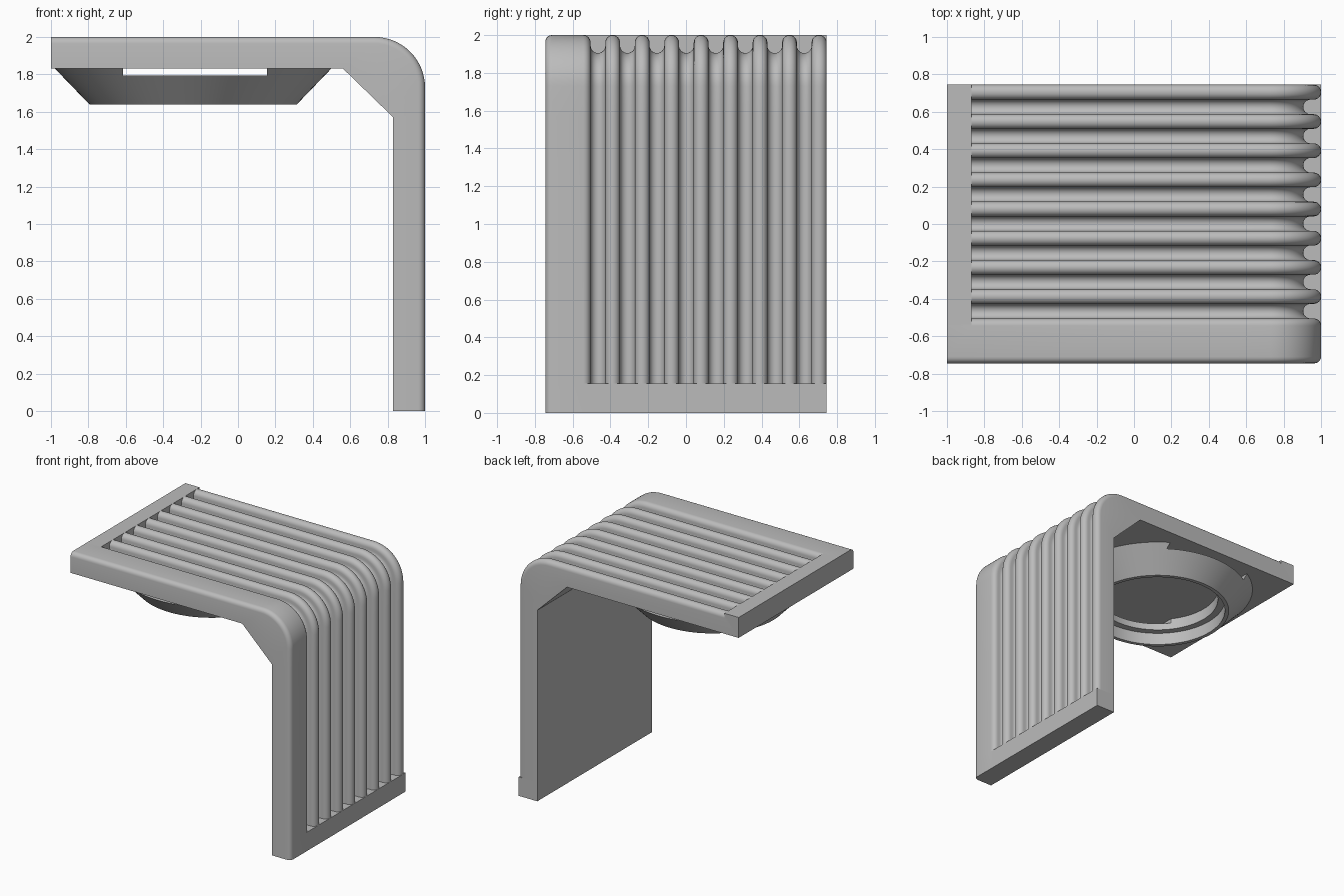
import bpy, bmesh
from math import sin, cos, pi

cube = bpy.data.objects.get("Cube")
if cube:
    bpy.data.objects.remove(cube, do_unlink=True)

GREY = (0.5, 0.5, 0.5, 1)
grey = bpy.data.materials.new("plain_grey")
grey.use_nodes = True
grey.diffuse_color = GREY
grey.node_tree.nodes["Principled BSDF"].inputs["Base Color"].default_value = GREY


def finish(bm, name):
    bmesh.ops.remove_doubles(bm, verts=bm.verts, dist=0.0001)
    bmesh.ops.recalc_face_normals(bm, faces=bm.faces)
    mesh = bpy.data.meshes.new(name)
    bm.to_mesh(mesh)
    bm.free()
    mesh.materials.append(grey)
    ob = bpy.data.objects.new(name, mesh)
    bpy.context.collection.objects.link(ob)
    return ob


def smooth(ob):
    bpy.ops.object.select_all(action="DESELECT")
    ob.select_set(True)
    bpy.context.view_layer.objects.active = ob
    bpy.ops.object.shade_smooth_by_angle(angle=pi / 6)


def arc(cy, cd, r, a0, a1, n):
    """Arc points as (y, depth below the outer surface)."""
    return [(cy + r * cos(a0 + (a1 - a0) * i / n),
             cd - r * sin(a0 + (a1 - a0) * i / n)) for i in range(n + 1)]


# Cross-section: rounded front edge, then eight grooves between round ribs
HALF, EDGE, R, PITCH, DEPTH = 0.745, 0.035, 0.039, 0.156, 0.095
front_edge = arc(-HALF + EDGE, EDGE, EDGE, pi, pi / 2, 5)
ribs = []
for k in range(8):
    c = -0.466 + PITCH * k
    ribs += arc(c - 2 * R, R, R, pi / 2, 0, 6)
    ribs += arc(c, DEPTH - R, R, pi, 2 * pi, 12)
    ribs += arc(c + 2 * R, R, R, pi, pi / 2, 6)[:-1]
ribs += arc(HALF - R, R, R, pi / 2, 0, 6)
ribbed = front_edge + ribs
plain = front_edge + [(y, 0) for y, d in ribs]

# Stations along the bend: outer point, outward normal, inner point, section
TOP, UNDER, LEG, BEND = 2.0, 1.832, 0.83, 0.27
CH_X, CH_Z = 0.56, 1.57
stations = [((x, TOP), (0, 1), (x, UNDER), s) for x, s in
            ((-1, plain), (-0.87, plain), (-0.87, ribbed), (CH_X, ribbed))]
STEPS = 16
for i in range(STEPS + 1):
    a = pi / 2 * i / STEPS
    t = 0.1 + 0.8 * i / STEPS
    stations.append(((1 - BEND + BEND * sin(a), TOP - BEND + BEND * cos(a)),
                     (sin(a), cos(a)),
                     (CH_X + (LEG - CH_X) * t, UNDER + (CH_Z - UNDER) * t),
                     ribbed))
stations += [((1, z), (1, 0), (LEG, z), s) for z, s in
             ((CH_Z, ribbed), (0.155, ribbed), (0.155, plain), (0, plain))]

# Ribbed bent panel
bm = bmesh.new()
rings = []
for (px, pz), (nx, nz), (qx, qz), section in stations:
    ring = [bm.verts.new((px - nx * d, y, pz - nz * d)) for y, d in section]
    ring += [bm.verts.new((qx, y, qz)) for y in (HALF, -HALF)]
    rings.append(ring)
count = len(rings[0])
for a, b in zip(rings, rings[1:]):
    for i in range(count):
        j = (i + 1) % count
        if (a[i].co - b[i].co).length + (a[j].co - b[j].co).length > 0.0001:
            bm.faces.new((a[i], a[j], b[j], b[i]))
bm.faces.new(rings[0])
bm.faces.new(rings[-1])
bmesh.ops.dissolve_degenerate(bm, dist=0.0001, edges=bm.edges)
smooth(finish(bm, "bent_ribbed_panel"))

# Tapered ring under the top, with a stepped bore
CX, SEG = -0.24, 96
profile = [(0.74, UNDER), (0.555, 1.64), (0.525, 1.64),
           (0.525, 1.74), (0.47, 1.74), (0.47, UNDER)]
bm = bmesh.new()
loops = [[bm.verts.new((CX + r * cos(2 * pi * i / SEG), r * sin(2 * pi * i / SEG), z))
          for i in range(SEG)] for r, z in profile]
for a, b in zip(loops, loops[1:] + loops[:1]):
    for i in range(SEG):
        j = (i + 1) % SEG
        bm.faces.new((a[i], a[j], b[j], b[i]))
ring = finish(bm, "tapered_ring")

# Slot through the ring from front to back
bm = bmesh.new()
bmesh.ops.create_cube(bm, size=1)
bmesh.ops.scale(bm, vec=(0.77, 2, 0.1), verts=bm.verts)
bmesh.ops.translate(bm, vec=(-0.23, 0, 1.845), verts=bm.verts)
cutter = finish(bm, "slot_cutter")
cutter.hide_render = True
cut = ring.modifiers.new("slot", "BOOLEAN")
cut.operation = "DIFFERENCE"
cut.solver = "EXACT"
cut.object = cutter
bpy.context.view_layer.objects.active = ring
bpy.ops.object.modifier_apply(modifier=cut.name)
bpy.data.objects.remove(cutter, do_unlink=True)
smooth(ring)
